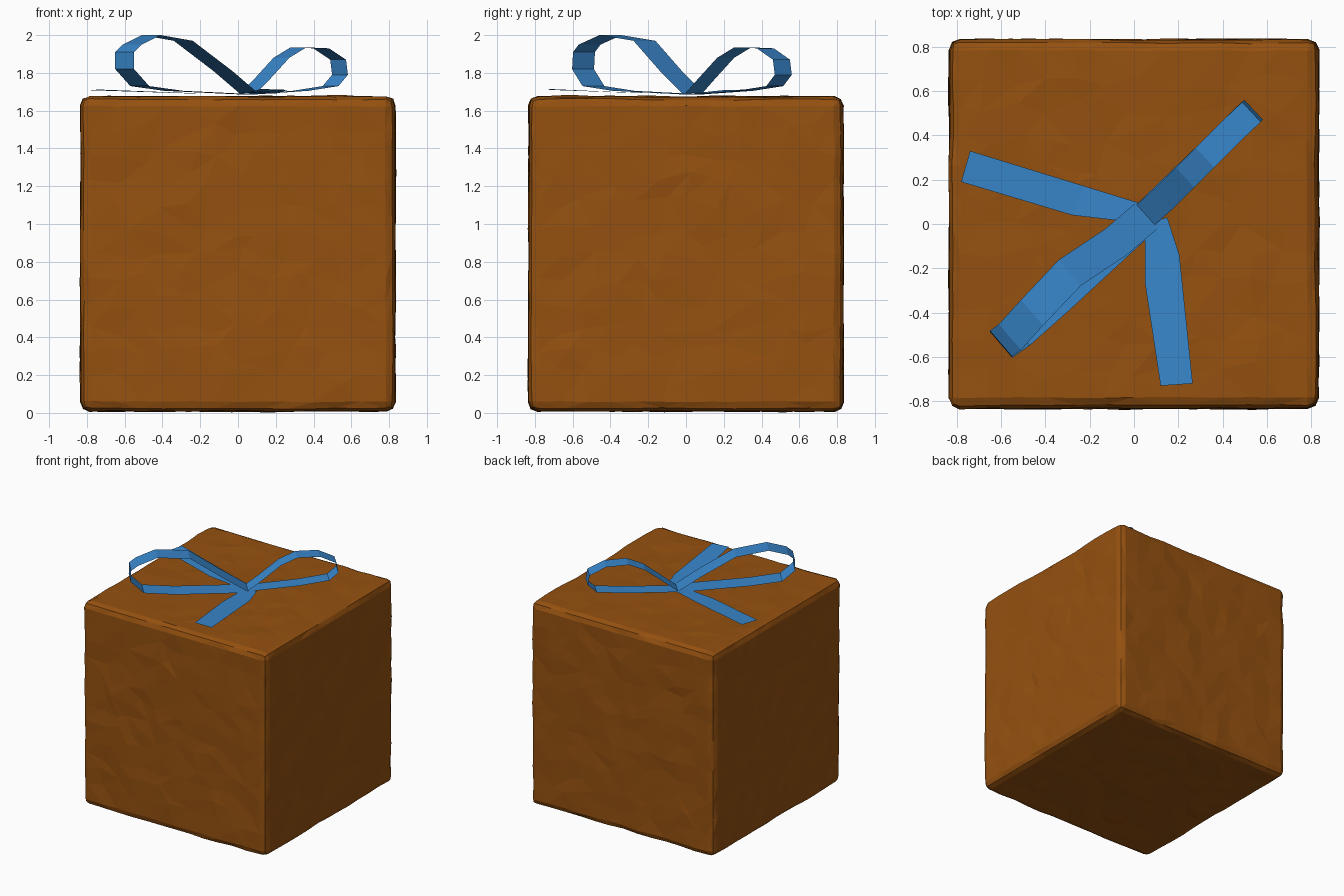
import bpy, bmesh, random
from mathutils import Vector, noise

random.seed(4)
old = bpy.data.objects.get("Cube")
if old:
    bpy.data.objects.remove(old, do_unlink=True)


def material(name, rgb):
    mat = bpy.data.materials.new(name)
    mat.use_nodes = True
    color = (*rgb, 1)
    mat.diffuse_color = color
    mat.node_tree.nodes["Principled BSDF"].inputs["Base Color"].default_value = color
    return mat


def add_object(name, bm, mat):
    mesh = bpy.data.meshes.new(name)
    bm.to_mesh(mesh)
    bm.free()
    mesh.materials.append(mat)
    obj = bpy.data.objects.new(name, mesh)
    bpy.context.collection.objects.link(obj)
    return obj


def strip(name, pairs, mat):
    """Flat-faced ribbon through pairs of opposite edge points."""
    bm = bmesh.new()
    rows = [[bm.verts.new(p) for p in pair] for pair in pairs]
    for a, b in zip(rows, rows[1:]):
        bm.faces.new((a[0], a[1], b[1], b[0]))
    return add_object(name, bm, mat)


def loop(name, path, side, mat):
    """Ribbon loop of constant half-width vector around a centre path."""
    side = Vector(side)
    strip(name, [(Vector(p) - side, Vector(p) + side) for p in path], mat)


brown = material("brown wrapping", (0.30, 0.082, 0.005))
blue = material("blue ribbon", (0.04, 0.24, 0.60))

# Box: rounded cube with a crumpled, faceted surface
HALF, MID = 0.832, 0.842
bm = bmesh.new()
bmesh.ops.create_cube(bm, size=2 * HALF)
bmesh.ops.bevel(bm, geom=bm.edges[:], offset=0.05, segments=2,
                profile=0.5, affect='EDGES')
long_edges = [e for e in bm.edges if e.calc_length() > 0.5]
bmesh.ops.subdivide_edges(bm, edges=long_edges, cuts=11, use_grid_fill=True)
for v in bm.verts:
    normal = Vector([c if abs(c) > HALF - 0.06 else 0 for c in v.co]).normalized()
    flat = sum(abs(c) > HALF - 0.06 for c in v.co) == 1
    bump = noise.noise(v.co * 4) * 0.008 + random.uniform(-0.004, 0.004)
    if flat:
        slide = Vector([random.uniform(-0.045, 0.045) for _ in range(3)])
        v.co += slide - normal * slide.dot(normal)
    v.co += normal * bump
bmesh.ops.triangulate(bm, faces=bm.faces[:], quad_method='BEAUTY')
bmesh.ops.translate(bm, verts=bm.verts[:], vec=(0, 0, MID))
add_object("box", bm, brown)

# Bow loops standing on the diagonal
loop("large_bow_loop", [
    (0.06, 0.04, 1.69), (-0.08, -0.08, 1.81), (-0.29, -0.22, 1.97),
    (-0.46, -0.40, 2.0), (-0.56, -0.51, 1.95), (-0.60, -0.54, 1.91),
    (-0.60, -0.545, 1.82), (-0.52, -0.49, 1.73), (-0.34, -0.33, 1.705),
    (0.06, 0.04, 1.686)], (-0.05, 0.058, 0), blue)
loop("small_bow_loop", [
    (0.05, 0.04, 1.69), (0.13, 0.11, 1.77), (0.23, 0.21, 1.88),
    (0.32, 0.30, 1.935), (0.44, 0.42, 1.93), (0.53, 0.505, 1.87),
    (0.54, 0.515, 1.79), (0.49, 0.47, 1.73), (0.33, 0.31, 1.705),
    (0.05, 0.04, 1.686)], (-0.042, 0.045, 0), blue)

# Loose ribbon ends lying on the lid
strip("right_ribbon_tail", [
    ((0.04, 0.09, 1.69), (0.06, 0.0, 1.69)),
    ((-0.22, 0.17, 1.692), (-0.28, 0.04, 1.692)),
    ((-0.74, 0.33, 1.712), (-0.78, 0.19, 1.708))], blue)
strip("front_ribbon_tail", [
    ((0.05, 0.0, 1.69), (0.15, 0.03, 1.69)),
    ((0.05, -0.27, 1.694), (0.205, -0.14, 1.692)),
    ((0.12, -0.73, 1.715), (0.265, -0.72, 1.71))], blue)
